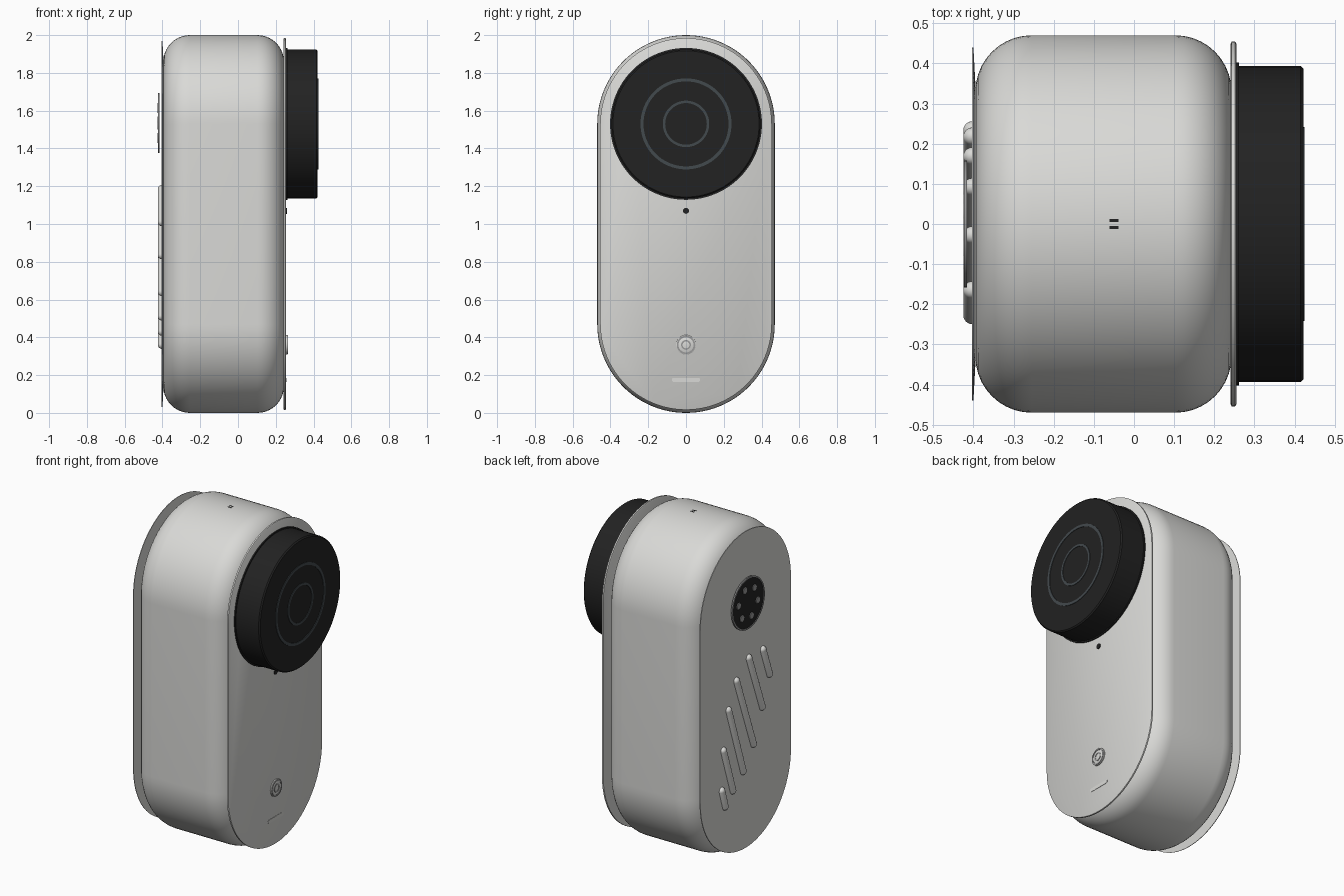
import bpy, bmesh
from math import sin, cos, pi, radians, atan2, hypot

old = bpy.data.objects.get("Cube")
if old:
    bpy.data.objects.remove(old, do_unlink=True)


def material(name, rgb):
    m = bpy.data.materials.new(name)
    m.use_nodes = True
    m.diffuse_color = (*rgb, 1)
    bsdf = m.node_tree.nodes["Principled BSDF"]
    bsdf.inputs["Base Color"].default_value = (*rgb, 1)
    bsdf.inputs["Roughness"].default_value = 0.5
    return m


SHELL = material("warm white shell", (0.70, 0.70, 0.68))
BLACK = material("black", (0.016, 0.016, 0.016))
RING = material("slate ring", (0.055, 0.067, 0.075))
GREY = material("mid grey", (0.32, 0.32, 0.32))


def loft(name, mat, profile, y=0, z=0, half=0, tilt=0, n=64, closed=False):
    """Sweep an (x, radius) profile around a circle, or a capsule if half > 0."""
    bm = bmesh.new()
    loops = []
    for x, r in profile:
        loop = []
        for side in (1, -1):
            for i in range(n // 2 + 1 if half else n // 2):
                a = (0 if side == 1 else pi) + 2 * pi * i / n
                py, pz = r * cos(a), r * sin(a) + side * half
                loop.append(bm.verts.new((x, y + py * cos(tilt) - pz * sin(tilt),
                                          z + py * sin(tilt) + pz * cos(tilt))))
        loops.append(loop)
    pairs = list(zip(loops, loops[1:]))
    if closed:
        pairs.append((loops[-1], loops[0]))
    else:
        bm.faces.new(loops[0])
        bm.faces.new(loops[-1])
    for a, b in pairs:
        for i in range(len(a)):
            j = (i + 1) % len(a)
            bm.faces.new((a[i], a[j], b[j], b[i]))
    bmesh.ops.recalc_face_normals(bm, faces=bm.faces)
    mesh = bpy.data.meshes.new(name)
    bm.to_mesh(mesh)
    bm.free()
    mesh.materials.append(mat)
    ob = bpy.data.objects.new(name, mesh)
    bpy.context.collection.objects.link(ob)
    bpy.ops.object.select_all(action="DESELECT")
    ob.select_set(True)
    bpy.context.view_layer.objects.active = ob
    bpy.ops.object.shade_smooth_by_angle(angle=radians(35))
    return ob


def ring(name, mat, x0, x1, inner, outer, **kw):
    return loft(name, mat, [(x0, inner), (x0, outer), (x1, outer), (x1, inner)],
                closed=True, **kw)


# Rounded capsule body
R, HALF, ROUND = 0.47, 0.53, 0.14
BACK, FRONT = -0.395, 0.243
steps = [pi / 2 * i / 10 for i in range(11)]
profile = [(BACK + ROUND * (1 - cos(t)), R - ROUND * (1 - sin(t))) for t in steps]
profile += [(FRONT - ROUND * (1 - sin(t)), R - ROUND * (1 - cos(t))) for t in steps]
loft("body", SHELL, profile, z=1, half=HALF, n=96)

# Cover plates at each end
loft("front_plate", SHELL, [(0.24, 0.447), (0.243, 0.454), (0.252, 0.454), (0.255, 0.449)],
     z=1, half=HALF, n=96)
loft("back_plate", SHELL, [(-0.404, 0.439), (-0.4, 0.44), (-0.394, 0.33)],
     z=1, half=HALF, n=96)

# Lens housing with painted rings
LENS_Z = 1.53
loft("lens_collar", BLACK, [(0.25, 0.402), (0.262, 0.402)], z=LENS_Z, n=96)
loft("lens_housing", BLACK, [(0.26, 0.394), (0.415, 0.394), (0.422, 0.387)],
     z=LENS_Z, n=96)
ring("lens_outer_ring", RING, 0.42, 0.425, 0.225, 0.241, z=LENS_Z)
ring("lens_inner_ring", RING, 0.42, 0.425, 0.11, 0.123, z=LENS_Z)

# Sensor dot, button and indicator strip
loft("sensor_dot", BLACK, [(0.25, 0.016), (0.259, 0.016)], z=1.07, n=24)
loft("button_base", SHELL, [(0.25, 0.052), (0.261, 0.052), (0.263, 0.049)], z=0.36, n=40)
ring("button_outer_ring", GREY, 0.26, 0.265, 0.04, 0.049, z=0.36, n=40)
ring("button_inner_ring", GREY, 0.26, 0.265, 0.018, 0.026, z=0.36, n=32)
loft("indicator_strip", SHELL, [(0.25, 0.011), (0.257, 0.011)],
     z=0.175, half=0.064, tilt=pi / 2, n=16)

# Rear speaker disc with a rim and a circle of spots
DISC_Z, SPOTS = 1.535, 6
loft("speaker_disc", BLACK, [(-0.422, 0.15), (-0.416, 0.15)], z=DISC_Z)
ring("speaker_rim", GREY, -0.424, -0.416, 0.15, 0.158, z=DISC_Z)
for i in range(SPOTS):
    a = radians(10) + 2 * pi * i / SPOTS
    loft(f"speaker_spot_{i + 1}", GREY, [(-0.425, 0.018), (-0.421, 0.022)],
         y=0.094 * cos(a), z=DISC_Z + 0.094 * sin(a), n=20)

# Slanted half-round ribs on the back: top (y, z) and bottom (y, z)
RIB = 0.022
ribs = [(0.24, 0.49, 0.195, 0.34), (0.225, 0.73, 0.12, 0.41), (0.176, 0.96, 0.02, 0.49),
        (0.1, 1.11, -0.08, 0.62), (-0.02, 1.205, -0.165, 0.815), (-0.157, 1.205, -0.235, 0.99)]
rib_profile = [(-0.403 - RIB * sin(t), RIB * cos(t)) for t in steps[:-1]]
for i, (y0, z0, y1, z1) in enumerate(ribs):
    dy, dz = y0 - y1, z0 - z1
    loft(f"back_rib_{i + 1}", SHELL, rib_profile, y=(y0 + y1) / 2, z=(z0 + z1) / 2,
         half=hypot(dy, dz) / 2 - RIB, tilt=-atan2(dy, dz), n=24)

# Twin pinholes on the crown
for side in (-1, 1):
    bpy.ops.mesh.primitive_cube_add(size=1, location=(-0.05, side * 0.009, 1.998))
    hole = bpy.context.object
    hole.name = "crown_pinhole_" + ("front" if side < 0 else "rear")
    hole.dimensions = (0.022, 0.007, 0.006)
    hole.data.materials.append(BLACK)
